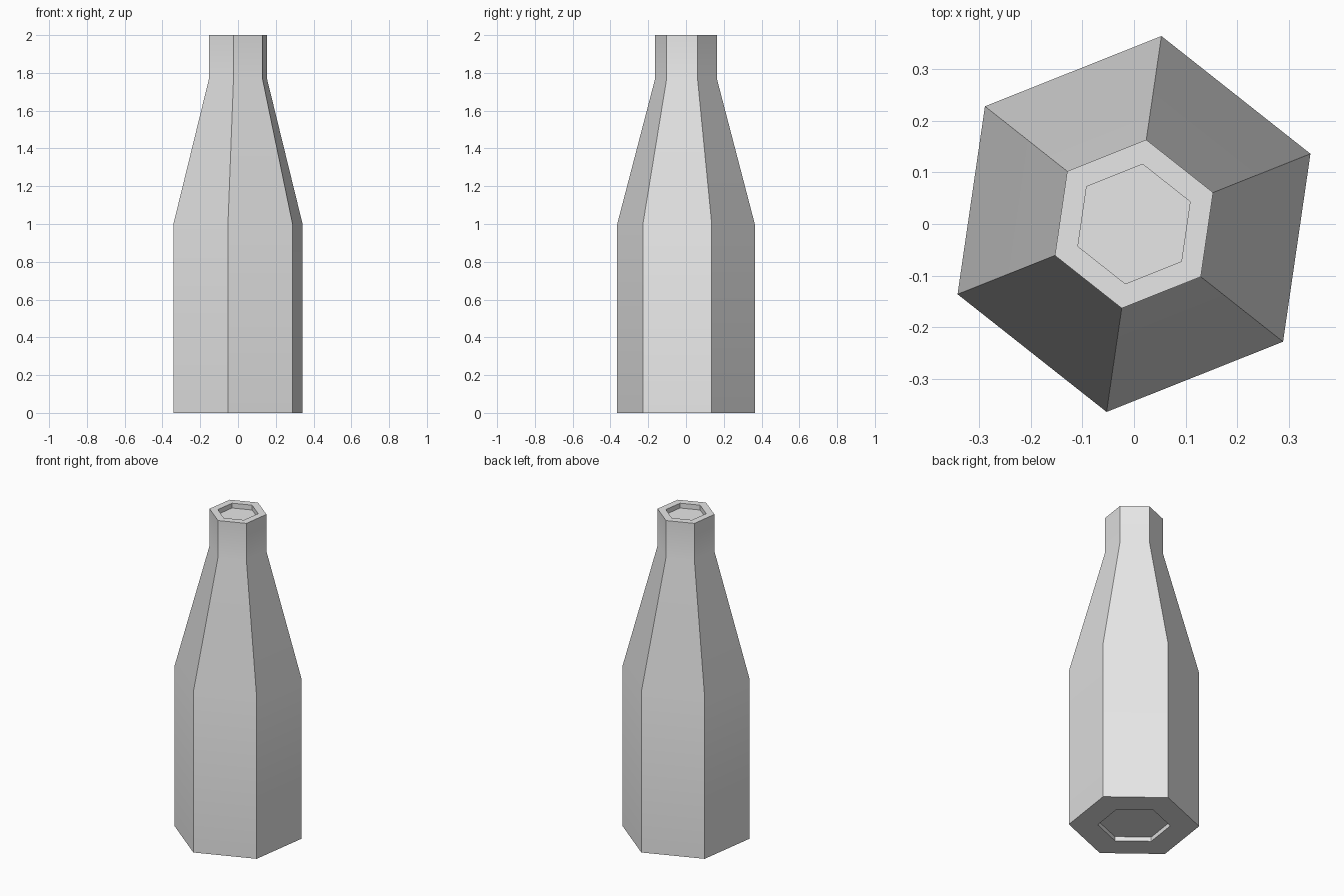
import bpy
import bmesh
from math import cos, sin, tau, radians

cube = bpy.data.objects.get("Cube")
if cube:
    bpy.data.objects.remove(cube)

SIDES = 6
TURN = radians(21.7)

# Grey material
grey = bpy.data.materials.new("plain_grey")
grey.use_nodes = True
colour = (0.8, 0.8, 0.8, 1)
grey.diffuse_color = colour
grey.node_tree.nodes["Principled BSDF"].inputs["Base Color"].default_value = colour

# Bottle profile (radius, height): base recess, body, shoulder, neck, mouth recess
profile = [(0.205, 0.027), (0.205, 0), (0.368, 0), (0.368, 1),
           (0.165, 1.77), (0.165, 2), (0.117, 2), (0.117, 1.97)]


def ring(bm, radius, height):
    angles = [TURN + tau * i / SIDES for i in range(SIDES)]
    return [bm.verts.new((radius * cos(a), radius * sin(a), height)) for a in angles]


# Bottle: six-sided rings joined by quads, closed by the two recess floors
bm = bmesh.new()
rings = [ring(bm, r, z) for r, z in profile]
for low, high in zip(rings, rings[1:]):
    for i in range(SIDES):
        j = (i + 1) % SIDES
        bm.faces.new((low[i], low[j], high[j], high[i]))
bm.faces.new(rings[0][::-1])
bm.faces.new(rings[-1])
bmesh.ops.recalc_face_normals(bm, faces=bm.faces)
mesh = bpy.data.meshes.new("bottle")
bm.to_mesh(mesh)
bm.free()
mesh.materials.append(grey)

bottle = bpy.data.objects.new("bottle", mesh)
bpy.context.collection.objects.link(bottle)

# Soft shoulder and neck bends, crisp upright edges
bpy.ops.object.select_all(action="DESELECT")
bottle.select_set(True)
bpy.context.view_layer.objects.active = bottle
bpy.ops.object.shade_smooth_by_angle(angle=radians(30))
